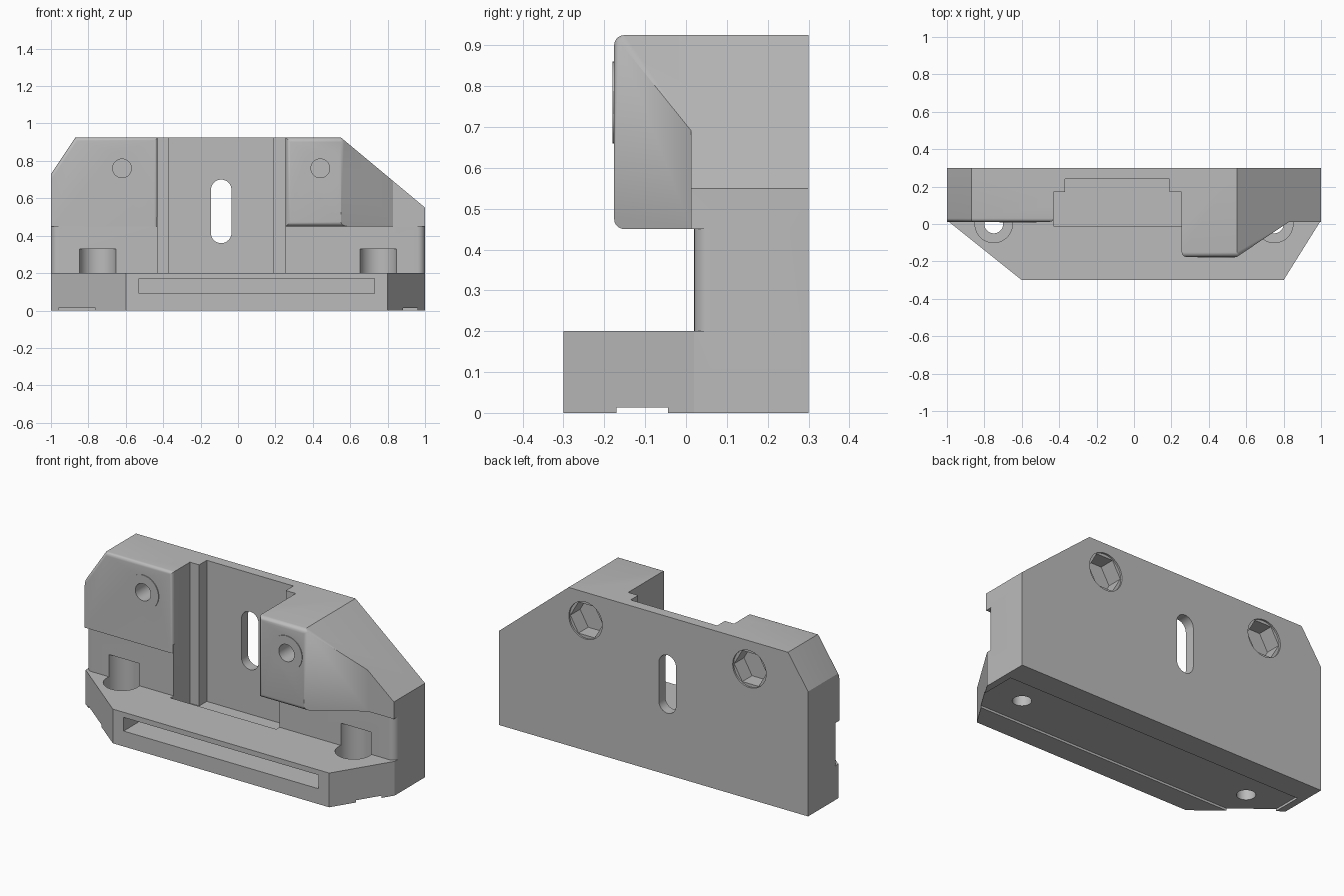
import bpy, bmesh, math
from mathutils import Matrix, Vector

cube = bpy.data.objects.get("Cube")
if cube:
    bpy.data.objects.remove(cube, do_unlink=True)

grey = bpy.data.materials.new("mid_grey")
grey.use_nodes = True
colour = (0.5, 0.5, 0.5, 1)
grey.diffuse_color = colour
grey.node_tree.nodes["Principled BSDF"].inputs["Base Color"].default_value = colour


def prism(name, outline, low, high, axis="z"):
    """Extrude an outline: (x, y) along z, or (x, z) along y."""
    bm = bmesh.new()
    place = (lambda a, b: (a, b, low)) if axis == "z" else (lambda a, b: (a, low, b))
    face = bm.faces.new([bm.verts.new(place(a, b)) for a, b in outline])
    side = bmesh.ops.extrude_face_region(bm, geom=[face])["geom"]
    shift = Vector((0, 0, high - low)) if axis == "z" else Vector((0, high - low, 0))
    bmesh.ops.translate(bm, vec=shift, verts=[v for v in side if isinstance(v, bmesh.types.BMVert)])
    bmesh.ops.recalc_face_normals(bm, faces=bm.faces)
    mesh = bpy.data.meshes.new(name)
    bm.to_mesh(mesh)
    bm.free()
    mesh.materials.append(grey)
    obj = bpy.data.objects.new(name, mesh)
    bpy.context.collection.objects.link(obj)
    return obj


def box(name, x0, x1, y0, y1, z0, z1):
    return prism(name, [(x0, y0), (x1, y0), (x1, y1), (x0, y1)], z0, z1)


def ring(cx, cy, radius, sides=48):
    return [(cx + radius * math.cos(2 * math.pi * i / sides),
             cy + radius * math.sin(2 * math.pi * i / sides)) for i in range(sides)]


def combine(target, tool, operation):
    bpy.context.view_layer.objects.active = target
    mod = target.modifiers.new(operation.lower(), "BOOLEAN")
    mod.operation, mod.solver, mod.object = operation, "EXACT", tool
    bpy.ops.object.modifier_apply(modifier=mod.name)
    bpy.data.objects.remove(tool, do_unlink=True)


def round_face_rim(obj, y, inside, width):
    """Round the rim of a front-facing face at depth y."""
    bm = bmesh.new()
    bm.from_mesh(obj.data)
    bmesh.ops.remove_doubles(bm, verts=bm.verts, dist=1e-5)
    edges = [e for e in bm.edges
             if all(abs(v.co.y - y) < 1e-3 for v in e.verts)
             and inside((e.verts[0].co + e.verts[1].co) / 2)
             and len(e.link_faces) == 2 and e.calc_face_angle(0) > 0.1]
    bmesh.ops.bevel(bm, geom=edges, offset=width, segments=5, profile=0.5, affect="EDGES")
    bm.to_mesh(obj.data)
    bm.free()


LEFT, RIGHT = -0.43, 0.255            # channel sides
FLAT, NOSE = 0.012, -0.176            # depths of the two clamp faces

# Upper jaws, trimmed by the sloping shoulders
body = prism("bracket_body", [
    (-1, 0.3), (-1, FLAT), (LEFT, FLAT), (LEFT, 0.1), (RIGHT, 0.1), (RIGHT, NOSE),
    (0.55, NOSE), (0.83, FLAT), (1, FLAT), (1, 0.3)], 0.45, 0.925)
shoulders = prism("shoulder_trim", [
    (-1.2, 0.3), (-1.2, 0.43), (-0.87, 0.925), (-0.87, 1.1),
    (0.55, 1.1), (0.55, 0.925), (1.15, 0.425), (1.15, 0.3)], -0.5, 0.5, "y")
combine(body, shoulders, "INTERSECT")
round_face_rim(body, NOSE, lambda p: p.x < 0.54, 0.025)
round_face_rim(body, FLAT, lambda p: -0.99 < p.x < -0.4 and p.z > 0.46, 0.018)

# Lower back wall with rounded front corners
corner = [(0.96 + 0.04 * math.sin(a), 0.06 - 0.04 * math.cos(a))
          for a in (i * math.pi / 16 for i in range(9))]
wall = corner + [(1, 0.3), (-1, 0.3)] + [(-x, y) for x, y in reversed(corner)]
combine(body, prism("back_wall", wall, 0.1, 0.5), "UNION")

# Foot plate
foot = [(-1, 0.3), (-1, 0.02), (-0.6, -0.3), (0.8, -0.3), (1, 0.02), (1, 0.3)]
combine(body, prism("foot_plate", foot, 0, 0.2), "UNION")

# Raised washers around the clamp holes
bolts = ((-0.62, FLAT), (0.44, NOSE))
for x, y in bolts:
    combine(body, prism("washer", ring(x, 0.76, 0.1), y - 0.004, y + 0.05, "y"), "UNION")

# Stepped central channel, front slit and underside recess
cuts = [
    box("channel", LEFT, RIGHT, -0.01, 0.17, 0.1, 1.1),
    box("deep_channel", -0.37, 0.19, 0.1, 0.24, 0.1, 1.1),
    box("front_slit", -0.53, 0.73, -0.4, -0.14, 0.09, 0.17),
    box("underside_recess", -0.96, 0.96, -0.17, 0.16, -0.1, 0.013),
]

# Upright slot through the back
slot = [(-0.09 + 0.055 * math.cos(a), (0.645 if i < 17 else 0.415) + 0.055 * math.sin(a))
        for i in range(34) for a in [math.pi * (i if i < 17 else i - 1) / 16]]
cuts.append(prism("upright_slot", slot, 0.2, 0.4, "y"))

# Clamp holes with hexagonal nut pockets behind
for x, y in bolts:
    cuts.append(prism("clamp_hole", ring(x, 0.76, 0.05), y - 0.1, 0.19, "y"))
    cuts.append(prism("nut_pocket", ring(x, 0.76, 0.105, 6), 0.2, 0.4, "y"))
    cuts.append(prism("nut_rim", ring(x, 0.76, 0.108), 0.29, 0.4, "y"))

# Counterbored mounting holes in the foot
for side in (-1, 1):
    cuts.append(prism("counterbore", ring(side * 0.75, 0, 0.1), 0.1, 0.33))
    cuts.append(prism("mounting_hole", ring(side * 0.75, 0, 0.05), -0.1, 0.2))

for cut in cuts:
    combine(body, cut, "DIFFERENCE")

bpy.ops.object.select_all(action="DESELECT")
body.select_set(True)
bpy.context.view_layer.objects.active = body
bpy.ops.object.shade_smooth_by_angle(angle=math.radians(30))
